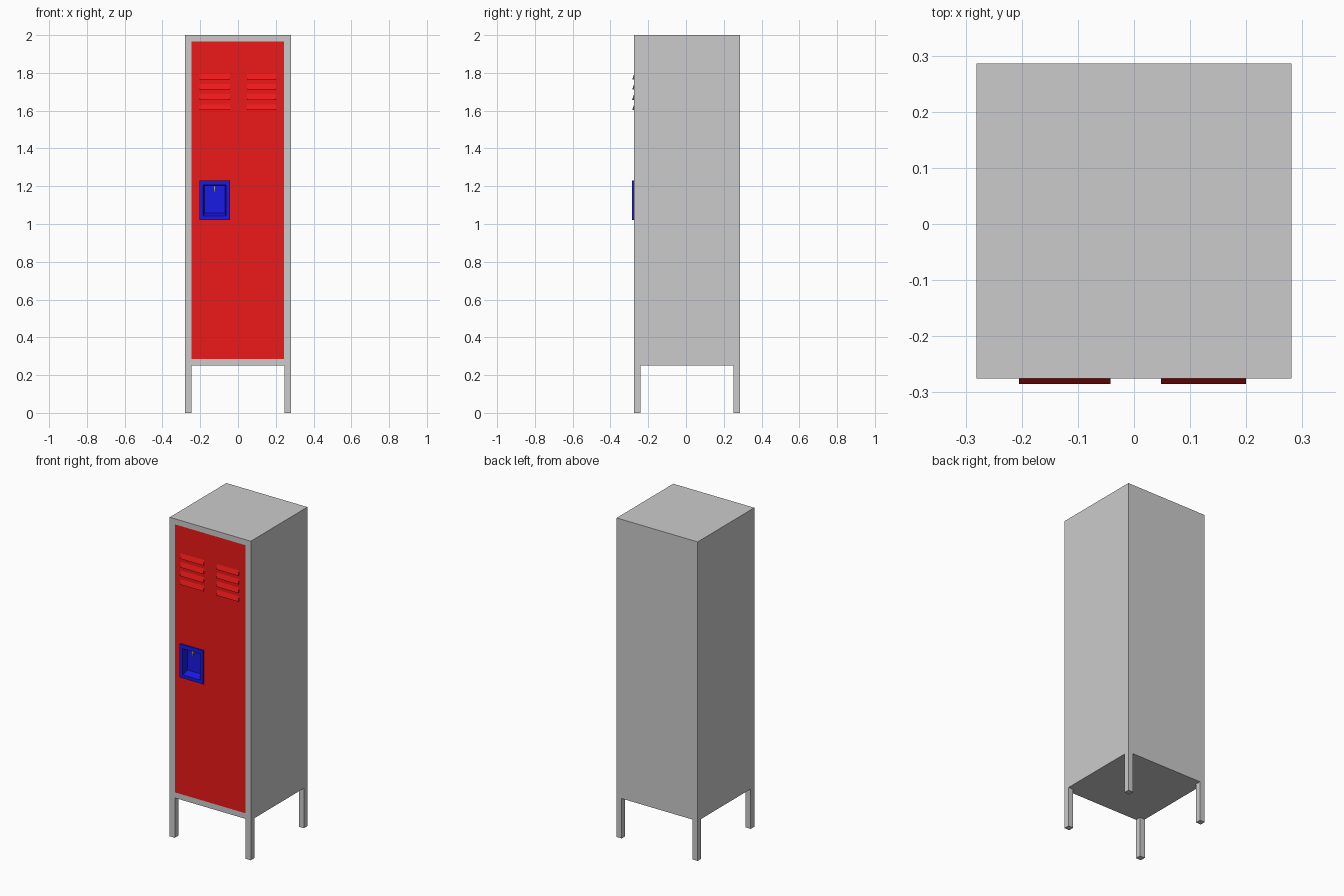
import bpy, bmesh

if "Cube" in bpy.data.objects:
    bpy.data.objects.remove(bpy.data.objects["Cube"])


def material(name, color):
    m = bpy.data.materials.new(name)
    m.diffuse_color = color
    m.use_nodes = True
    m.node_tree.nodes["Principled BSDF"].inputs["Base Color"].default_value = m.diffuse_color
    return m


red = material("red_paint", (0.85, 0.01, 0.01, 1))
blue = material("blue_plastic", (0.01, 0.01, 0.8, 1))
brass = material("brass", (0.6, 0.55, 0.35, 1))


def mesh_object(name, verts, faces, mat=None):
    me = bpy.data.meshes.new(name)
    me.from_pydata(verts, [], faces)
    bm = bmesh.new()
    bm.from_mesh(me)
    bmesh.ops.recalc_face_normals(bm, faces=bm.faces)
    bm.to_mesh(me)
    bm.free()
    ob = bpy.data.objects.new(name, me)
    bpy.context.collection.objects.link(ob)
    if mat:
        me.materials.append(mat)
    return ob


def loft(name, rings, mat=None):
    """Join rectangles (x0, x1, z0, z1, y) into a closed stepped solid."""
    verts, faces = [], []
    for x0, x1, z0, z1, y in rings:
        verts += [(x0, y, z0), (x1, y, z0), (x1, y, z1), (x0, y, z1)]
    for r in range(len(rings) - 1):
        for i in range(4):
            a, b = r * 4 + i, r * 4 + (i + 1) % 4
            faces.append((a, b, b + 4, a + 4))
    n = len(verts)
    faces += [(3, 2, 1, 0), (n - 4, n - 3, n - 2, n - 1)]
    return mesh_object(name, verts, faces, mat)


def box(name, x0, x1, y0, y1, z0, z1, mat=None):
    return loft(name, [(x0, x1, z0, z1, y0), (x0, x1, z0, z1, y1)], mat)


def cut(target, cutter):
    m = target.modifiers.new("cut", 'BOOLEAN')
    m.operation = 'DIFFERENCE'
    m.solver = 'EXACT'
    m.object = cutter
    cutter.hide_render = True
    cutter.hide_set(True)


W, FRONT, BACK = 0.281, -0.275, 0.286
DOOR = (-0.245, 0.243)

# Cabinet shell, open at the front
cabinet = box("cabinet", -W, W, FRONT, BACK, 0.25, 2.0)
cut(cabinet, box("cabinet_cutter", *DOOR, FRONT - 0.1, BACK - 0.03, 0.285, 1.965))

# Corner legs
L = 0.035
for side, x in (("left", -W), ("right", W - L)):
    for end, y in (("front", FRONT), ("back", BACK - L)):
        box(f"{end}_{side}_leg", x, x + L, y, y + L, 0, 0.25)

# Door, flush in the frame, with an opening for the handle cup
door = box("door", *DOOR, FRONT, FRONT + 0.02, 0.285, 1.965, red)
cut(door, box("handle_cutter", -0.195, -0.052, -0.4, -0.2, 1.03, 1.22))

# Louvre hoods: wedges that stick out at the bottom edge
for side, x0, x1 in (("left", -0.205, -0.042), ("right", 0.048, 0.2)):
    for i in range(4):
        z = 1.603 + i * 0.054
        profile = [(FRONT, z + 0.03), (-0.285, z), (FRONT, z)]
        verts = [(x, y, zz) for x in (x0, x1) for y, zz in profile]
        mesh_object(f"{side}_louvre_{i + 1}", verts,
                    [(0, 1, 2), (5, 4, 3), (0, 1, 4, 3), (1, 2, 5, 4), (2, 0, 3, 5)], red)

# Handle: raised rim around a tapered recessed cup
loft("handle_cup", [
    (-0.195, -0.052, 1.03, 1.22, -0.235),
    (-0.195, -0.052, 1.03, 1.22, FRONT),
    (-0.205, -0.042, 1.02, 1.23, FRONT),
    (-0.205, -0.042, 1.02, 1.23, -0.285),
    (-0.184, -0.063, 1.042, 1.206, -0.285),
    (-0.177, -0.070, 1.058, 1.203, -0.245)], blue)

# Latch inside the cup: stem and lower tab
box("latch_stem", -0.129, -0.118, -0.276, -0.244, 1.188, 1.202, brass)
box("latch_tab", -0.127, -0.120, -0.276, -0.268, 1.170, 1.188, brass)
